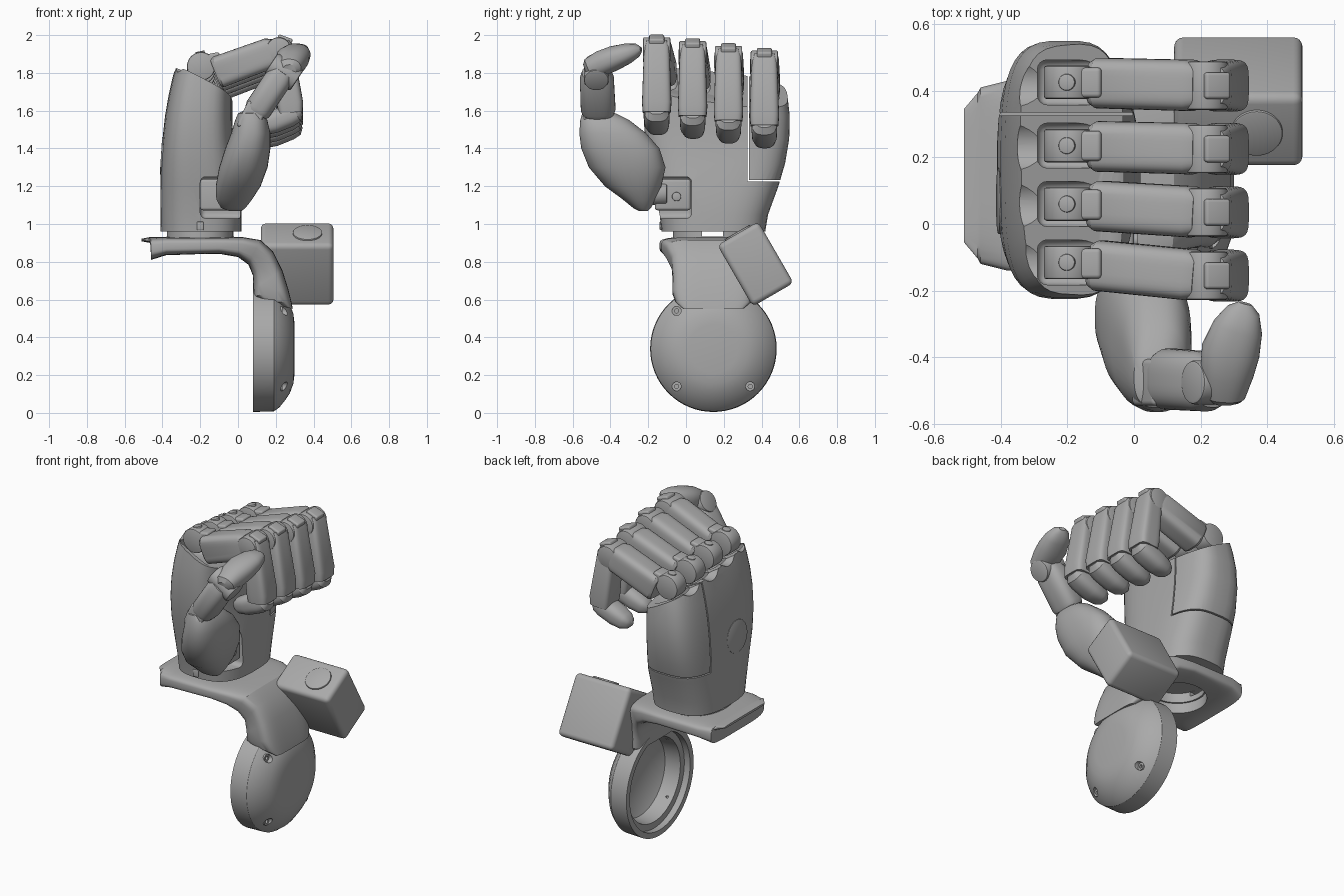
import bpy, bmesh, math
from mathutils import Vector, Matrix

cube = bpy.data.objects.get("Cube")
if cube:
    bpy.data.objects.remove(cube, do_unlink=True)

grey = bpy.data.materials.new("satin_grey")
grey.use_nodes = True
grey.diffuse_color = (0.4, 0.4, 0.4, 1)
grey.node_tree.nodes["Principled BSDF"].inputs["Base Color"].default_value = (0.4, 0.4, 0.4, 1)

X, Y, Z = Vector((1, 0, 0)), Vector((0, 1, 0)), Vector((0, 0, 1))
MID = 0.145  # y of the wrist and base centre line


def smooth(me):
    me.shade_smooth()
    me.set_sharp_from_angle(angle=math.radians(32))


def finish(bm, name):
    bmesh.ops.recalc_face_normals(bm, faces=bm.faces)
    me = bpy.data.meshes.new(name)
    bm.to_mesh(me)
    bm.free()
    me.materials.append(grey)
    smooth(me)
    ob = bpy.data.objects.new(name, me)
    bpy.context.collection.objects.link(ob)
    return ob


def ring(c, u, v, e, n=40):
    """Rounded-rectangle cross-section with half axes u and v."""
    pts = []
    for i in range(n):
        a = math.tau * (i + 0.5) / n
        cu, sv = math.cos(a), math.sin(a)
        pts.append(Vector(c) + u * math.copysign(abs(cu) ** (2 / e), cu)
                   + v * math.copysign(abs(sv) ** (2 / e), sv))
    return pts


def loft_bm(rings):
    bm = bmesh.new()
    rows = [[bm.verts.new(p) for p in r] for r in rings]
    n = len(rows[0])
    for a, b in zip(rows, rows[1:]):
        for i in range(n):
            j = (i + 1) % n
            bm.faces.new((a[i], a[j], b[j], b[i]))
    bm.faces.new(rows[0])
    bm.faces.new(rows[-1])
    return bm


def tube(name, stations, side, e):
    """Loft along a path; each station is (point, half depth, half width)."""
    pts = [Vector(s[0]) for s in stations]
    rings = []
    for i, (p, a, b) in enumerate(stations):
        t = pts[min(i + 1, len(pts) - 1)] - pts[max(i - 1, 0)]
        u = t.cross(side).normalized()
        v = u.cross(t).normalized()
        rings.append(ring(p, u * a, v * b, e))
    return finish(loft_bm(rings), name)


def stack(layers, e_low, e_high):
    """Horizontal layers (z, x min, x max, y min, y max), changing squareness going up."""
    last = len(layers) - 1
    return loft_bm([ring(((a + b) / 2, (c + d) / 2, z), X * (b - a) / 2, Y * (d - c) / 2,
                         e_low + (e_high - e_low) * min(1, 2 * i / last))
                    for i, (z, a, b, c, d) in enumerate(layers)])


def box(name, loc, size, rot=(0, 0, 0), bevel=0.0):
    bm = bmesh.new()
    bmesh.ops.create_cube(bm, size=1)
    bmesh.ops.scale(bm, vec=size, verts=bm.verts)
    if bevel:
        bmesh.ops.bevel(bm, geom=bm.edges[:], offset=bevel, segments=4, profile=0.5, affect='EDGES')
    for k, axis in enumerate("XYZ"):
        bmesh.ops.rotate(bm, matrix=Matrix.Rotation(rot[k], 3, axis), verts=bm.verts)
    bmesh.ops.translate(bm, vec=loc, verts=bm.verts)
    return finish(bm, name)


def cyl(name, loc, axis, r, length, bevel=0.0):
    bm = bmesh.new()
    bmesh.ops.create_cone(bm, cap_ends=True, segments=40, radius1=r, radius2=r, depth=length)
    if bevel:
        rim = [e for e in bm.edges if abs(e.verts[0].co.z - e.verts[1].co.z) < 1e-5]
        bmesh.ops.bevel(bm, geom=rim, offset=bevel, segments=2, profile=0.5, affect='EDGES')
    rot = Z.rotation_difference(Vector(axis)).to_matrix()
    bmesh.ops.rotate(bm, matrix=rot, verts=bm.verts)
    bmesh.ops.translate(bm, vec=loc, verts=bm.verts)
    return finish(bm, name)


def cut(ob, cutters, operation='DIFFERENCE'):
    for c in cutters:
        m = ob.modifiers.new("cut", 'BOOLEAN')
        m.operation, m.solver, m.object = operation, 'EXACT', c
    bpy.context.view_layer.update()
    me = bpy.data.meshes.new_from_object(ob.evaluated_get(bpy.context.evaluated_depsgraph_get()))
    ob.modifiers.clear()
    ob.data = me
    smooth(me)
    for c in cutters:
        bpy.data.objects.remove(c, do_unlink=True)


# Mounting shelf bending down into a stem: (inner x, z, outer x, z, half width)
arm = [(-.51, .908, -.51, .922, .2), (-.464, .9, -.47, .93, .25), (-.46, .81, -.46, .93, .265),
       (-.38, .835, -.38, .93, .285), (-.1, .842, -.1, .93, .285), (0, .825, .03, .93, .275),
       (.055, .785, .12, .915, .25), (.078, .73, .185, .855, .222), (.08, .66, .235, .755, .215),
       (.08, .615, .265, .66, .218), (.12, .59, .284, .585, .2), (.22, .57, .29, .55, .165)]
shelf = finish(loft_bm([ring(((a + c) / 2, MID, (b + d) / 2), Vector((c - a, 0, d - b)) / 2, Y * w, 4.5)
                        for a, b, c, d, w in arm]), "mounting_shelf")
cut(shelf, [cyl("cutter", (-.2, MID, .8), Z, .17, .34)])

# Hollow round base, open towards the back of the hand: (x, radius)
profile = [(.08, .3), (.08, .335), (.19, .332), (.22, .31), (.25, .272), (.275, .235), (.293, .185),
           (.3, .13), (.3, 0), (.27, 0), (.262, .17), (.22, .25), (.12, .26), (.12, .3)]
bm = bmesh.new()
vs = [bm.verts.new((x, MID, .34 + r)) for x, r in profile]
es = [bm.edges.new((vs[i], vs[(i + 1) % len(vs)])) for i in range(len(vs))]
bmesh.ops.spin(bm, geom=vs + es, cent=(0, MID, .34), axis=X, angle=math.tau, steps=64)
bmesh.ops.remove_doubles(bm, verts=bm.verts, dist=1e-5)
bmesh.ops.dissolve_degenerate(bm, dist=1e-6, edges=bm.edges)
bowl = finish(bm, "round_base")
holes = [(-.05, .54), (-.05, .14), (.34, .14)]
cut(bowl, [cyl("cutter", (.25, y, z), X, .024, .2) for y, z in holes])
for y, z in holes:
    boss = cyl("screw_boss", (.21, y, z), X, .024, .05)
    cut(boss, [cyl("cutter", (.21, y, z), X, .011, .1)])

# Motor housing leaning on the stem
lean = math.radians(30)
up = Vector((0, -math.sin(lean), math.cos(lean)))
centre = Vector((.313, .368, .788))
box("motor_housing", centre, (.385, .25, .375), (lean, 0, 0), .028)
cyl("motor_cap", centre + up * .188 + X * .055, up, .078, .016, .006)

# Wrist ring, hollow and notched
neck = finish(stack([(.9, -.38, -.02, -.07, .36), (.98, -.38, -.02, -.07, .36)], 2.2, 2.2), "wrist_neck")
cut(neck, [cyl("cutter", (-.2, MID, .88), Z, .16, .17), box("cutter", (-.2, .14, .946), (.6, .11, .026))])
box("wrist_tab", (-.2, -.125, .99), (.035, .03, .045), bevel=.005)

# Fingers: (name, knuckle y, tip y, drop)
fingers = [("index", -.115, -.155, 0), ("middle", .06, .035, -.02),
           ("ring", .235, .225, -.045), ("little", .425, .415, -.07)]


# Palm halves, topped by a slanting knuckle line with a scallop and a slot per finger
def palm_body(name, knuckles):
    bm = stack([(.96, -.41, .02, -.13, .42), (1.05, -.412, .02, -.14, .435),
                (1.2, -.412, .01, -.175, .49), (1.32, -.41, -.01, -.2, .525),
                (1.45, -.4, -.025, -.218, .547), (1.57, -.387, -.03, -.225, .55),
                (1.68, -.368, -.03, -.222, .538), (1.77, -.348, -.03, -.212, .52),
                (1.87, -.32, -.03, -.2, .5)], 2.8, 3.4)
    bmesh.ops.bisect_plane(bm, geom=bm.verts[:] + bm.edges[:] + bm.faces[:],
                           plane_co=(-.33, -.15, 1.84), plane_no=(.53, .13, 1), clear_outer=True)
    bmesh.ops.holes_fill(bm, edges=[e for e in bm.edges if e.is_boundary], sides=0)
    body = finish(bm, name)
    for _, y, _, d in knuckles:
        cut(body, [box("cutter", (-.09, y, 1.87 + d), (.4, .135, .32), bevel=.03)])
        cut(body, [cyl("cutter", (-.3, y, 1.885 + d), X, .08, .5)])
    return body


palm = palm_body("palm", fingers[:3])
cut(palm, [box("cutter", (-.2, .726, 1.626), (1, .8, .8))])
cut(palm, [box("cutter", (-.05, -.1, 1.14), (.3, .26, .22), bevel=.03)])
side_panel = palm_body("side_panel", fingers[3:])
cut(side_panel, [box("cutter", (-.2, .734, 1.634), (1, .8, .8))], 'INTERSECT')
cyl("back_cover", (-.398, .07, 1.36), (-1, 0, .062), .1, .02, .003)

for name, yk, yt, d in fingers:
    def at(x, z):
        return (x, yk + (yt - yk) * min(max((x + .2) / .4, 0), 1), z + d)
    cyl(name + "_knuckle", at(-.195, 1.835), Y, .075, .1, .008)
    box(name + "_knuckle_pad", at(-.165, 1.852), (.15, .09, .09), (0, -.2, 0), .012)
    cyl(name + "_knuckle_screw", at(-.2, 1.902), Vector((-.2, 0, 1)), .025, .025, .004)
    tube(name + "_proximal", [(at(-.115, 1.8), .076, .066), (at(-.1, 1.806), .086, .076),
                              (at(.17, 1.905), .082, .077), (at(.2, 1.917), .066, .068)], Y, 4)
    cyl(name + "_joint", at(.215, 1.922), Y, .066, .145, .008)
    tube(name + "_middle", [(at(.228, 1.965), .045, .056), (at(.235, 1.93), .058, .068),
                            (at(.275, 1.64), .07, .078), (at(.279, 1.59), .064, .074)], Y, 4.5)
    box(name + "_joint_pad", at(.245, 1.968), (.08, .08, .05), (0, .35, 0), .01)
    # fingertip curling back towards the palm
    tube(name + "_tip", [(at(.325, 1.605), .03, .04), (at(.305, 1.59), .055, .062), (at(.27, 1.575), .062, .068),
                         (at(.19, 1.54), .06, .066), (at(.13, 1.518), .05, .056),
                         (at(.1, 1.51), .032, .038), (at(.085, 1.507), .01, .014)], Y, 2.6)

# Thumb drive set into the heel of the palm
box("thumb_drive", (-.1, -.07, 1.155), (.2, .19, .165), bevel=.015)
cyl("thumb_drive_screw", (.003, -.05, 1.145), X, .024, .016, .004)
cyl("thumb_axle", (-.03, -.17, 1.16), Y, .06, .14, .01)

# Thumb
finish(stack([(1.07, -.05, .02, -.25, -.2), (1.085, -.09, .04, -.28, -.185), (1.13, -.115, .075, -.335, -.16),
              (1.2, -.118, .12, -.43, -.13), (1.3, -.1, .157, -.515, -.108), (1.4, -.068, .172, -.555, -.14),
              (1.48, -.037, .172, -.565, -.21), (1.55, -.015, .155, -.56, -.3), (1.585, 0, .125, -.55, -.37),
              (1.6, .03, .1, -.53, -.42)], 2.3, 2.5), "thumb_base")
box("thumb_hinge", (.073, -.475, 1.565), (.11, .14, .15), (0, .45, 0), .015)
cyl("thumb_hinge_screw", (.062, -.545, 1.55), Y, .022, .016, .004)
tube("thumb_proximal", [((.095, -.465, 1.59), .066, .083), ((.108, -.465, 1.61), .073, .092),
                        ((.215, -.472, 1.77), .073, .09), ((.24, -.475, 1.805), .06, .075)], Y, 2.8)
cyl("thumb_joint", (.243, -.475, 1.805), Vector((.83, 0, -.55)), .066, .165, .01)
tube("thumb_tip", [((.272, -.535, 1.815), .03, .035), ((.272, -.515, 1.822), .055, .062),
                   ((.278, -.45, 1.85), .068, .08), ((.29, -.38, 1.878), .066, .088),
                   ((.312, -.31, 1.903), .054, .075), ((.328, -.26, 1.92), .036, .05),
                   ((.334, -.238, 1.926), .012, .02)], X, 2.3)
